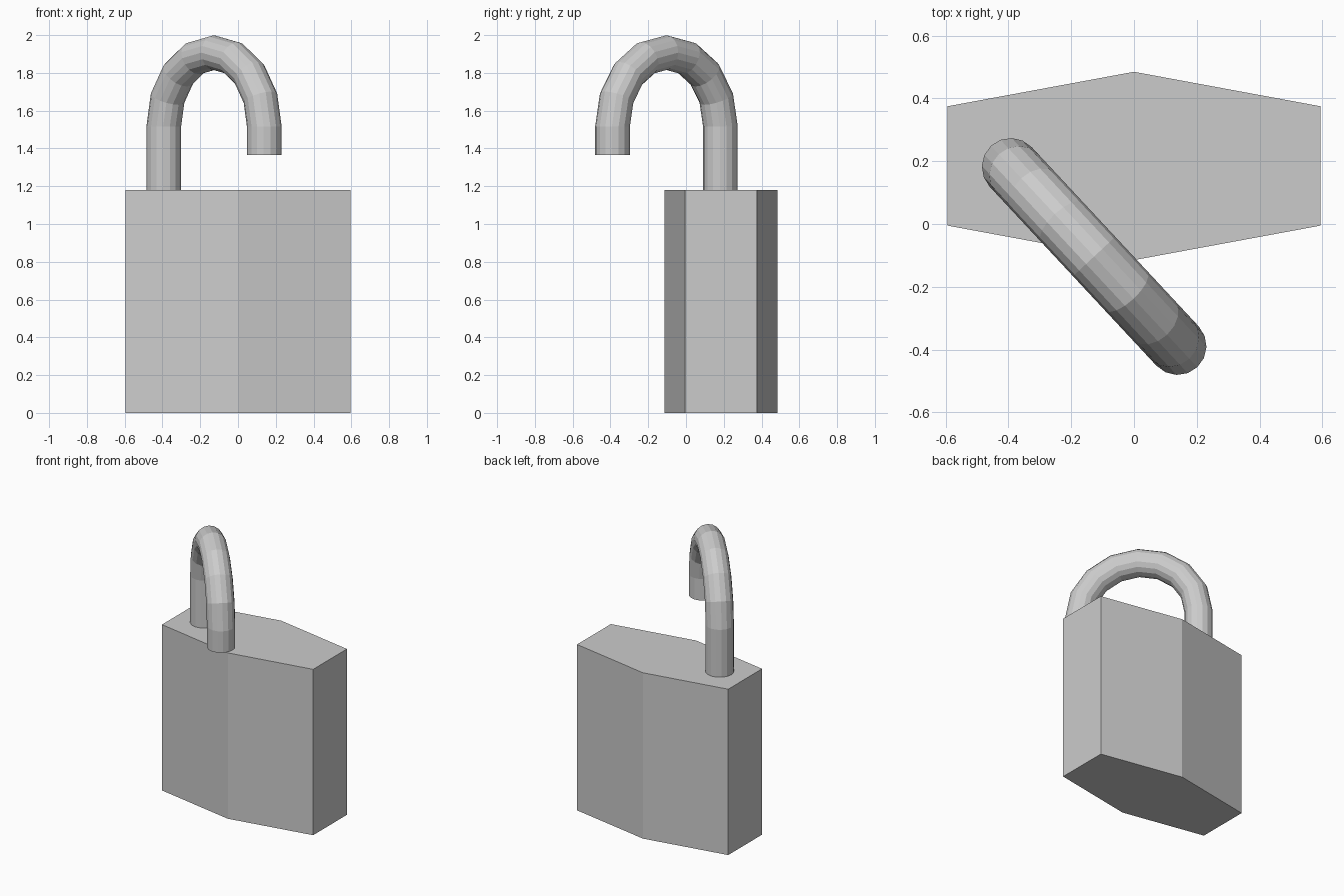
import bpy, bmesh
from math import sin, cos, pi
from mathutils import Vector

if "Cube" in bpy.data.objects:
    bpy.data.objects.remove(bpy.data.objects["Cube"])


def make_object(name, bm):
    bmesh.ops.recalc_face_normals(bm, faces=bm.faces)
    mesh = bpy.data.meshes.new(name)
    bm.to_mesh(mesh)
    bm.free()
    obj = bpy.data.objects.new(name, mesh)
    bpy.context.collection.objects.link(obj)
    return obj


def loft(name, rings):
    """Skin a list of equally sized rings and cap both ends."""
    bm = bmesh.new()
    loops = [[bm.verts.new(p) for p in ring] for ring in rings]
    n = len(loops[0])
    for a, b in zip(loops, loops[1:]):
        for i in range(n):
            j = (i + 1) % n
            bm.faces.new((a[i], a[j], b[j], b[i]))
    bm.faces.new(loops[0])
    bm.faces.new(loops[-1])
    return make_object(name, bm)


# Lock body: six-sided prism with ridged front and back
outline = [(-0.595, -0.005), (0, -0.115), (0.595, -0.005),
           (0.595, 0.375), (0, 0.485), (-0.595, 0.375)]
BODY_TOP = 1.18
loft("lock_body", [[(x, y, z) for x, y in outline] for z in (0, BODY_TOP)])

# Shackle: tube along a swung-open hook
fixed_leg = Vector((-0.393, 0.182, 0))
free_leg = Vector((0.139, -0.389, 0))
TUBE, SIDES, STEPS, SPRING, FREE_END = 0.092, 16, 8, 1.517, 1.365
centre = (fixed_leg + free_leg) / 2
R = (free_leg - fixed_leg).length / 2
along = (free_leg - fixed_leg).normalized()
up = Vector((0, 0, 1))
across = up.cross(along)


def ring(point, outward):
    return [point + TUBE * (cos(t) * outward + sin(t) * across)
            for t in (2 * pi * i / SIDES for i in range(SIDES))]


rings = [ring(fixed_leg + up * (BODY_TOP - 0.005), -along)]
for k in range(STEPS + 1):
    a = pi * k / STEPS
    outward = -cos(a) * along + sin(a) * up
    rings.append(ring(centre + up * SPRING + R * outward, outward))
rings.append(ring(free_leg + up * FREE_END, along))
loft("shackle", rings)
